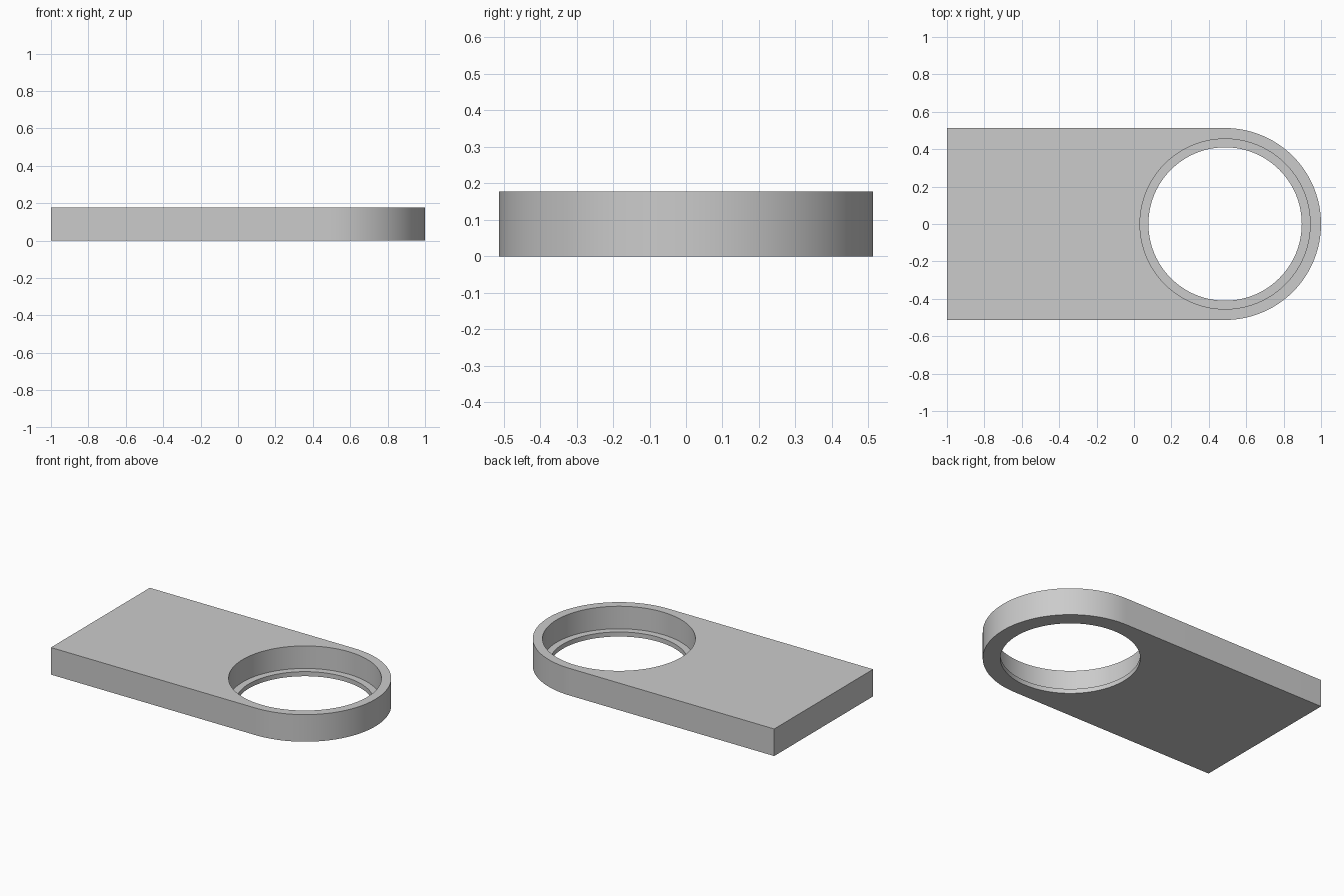
import bpy
import bmesh
from math import cos, sin, pi, radians

if "Cube" in bpy.data.objects:
    bpy.data.objects.remove(bpy.data.objects["Cube"])

HEIGHT, LEDGE_Z = 0.178, 0.03
OUTER_R, BORE_R, HOLE_R = 0.513, 0.455, 0.41
CENTRE_X = 1 - OUTER_R
SEGMENTS = 96


def arc(radius, start, end, count):
    """Points on an arc around the ring centre."""
    angles = [start + (end - start) * i / count for i in range(count + 1)]
    return [(CENTRE_X + radius * cos(a), radius * sin(a)) for a in angles]


def circle(radius):
    return arc(radius, 0, 2 * pi, SEGMENTS)[:-1]


bm = bmesh.new()


def add_loop(points, z):
    verts = [bm.verts.new((x, y, z)) for x, y in points]
    edges = [bm.edges.new((v, verts[i - 1])) for i, v in enumerate(verts)]
    return verts, edges


def add_strip(a, b):
    """Quads joining two loops with the same number of points."""
    for i in range(len(a[0])):
        bm.faces.new((a[0][i - 1], a[0][i], b[0][i], b[0][i - 1]))


# Outline: square at one end, half round at the other
outline = [(-1, OUTER_R), (-1, -OUTER_R)] + arc(OUTER_R, -pi / 2, pi / 2, SEGMENTS // 2)
outer_bottom = add_loop(outline, 0)
outer_top = add_loop(outline, HEIGHT)

# Stepped opening: wide bore, narrow ledge, through hole
bore_top = add_loop(circle(BORE_R), HEIGHT)
bore_ledge = add_loop(circle(BORE_R), LEDGE_Z)
hole_ledge = add_loop(circle(HOLE_R), LEDGE_Z)
hole_bottom = add_loop(circle(HOLE_R), 0)

# Side walls, bore wall, ledge and hole wall
add_strip(outer_bottom, outer_top)
add_strip(bore_top, bore_ledge)
add_strip(bore_ledge, hole_ledge)
add_strip(hole_ledge, hole_bottom)

# Flat top and underside around the opening
for rim, opening in ((outer_top, bore_top), (outer_bottom, hole_bottom)):
    bmesh.ops.triangle_fill(bm, edges=rim[1] + opening[1], use_beauty=True)
bmesh.ops.recalc_face_normals(bm, faces=bm.faces)

mesh = bpy.data.meshes.new("ring_plate")
bm.to_mesh(mesh)
bm.free()
plate = bpy.data.objects.new("ring_plate", mesh)
bpy.context.collection.objects.link(plate)

# Plain grey finish
grey = bpy.data.materials.new("plain_grey")
grey.use_nodes = True
colour = (0.6, 0.6, 0.6, 1)
grey.diffuse_color = colour
grey.node_tree.nodes["Principled BSDF"].inputs["Base Color"].default_value = colour
mesh.materials.append(grey)

# Smooth curved walls with crisp rims
bpy.ops.object.select_all(action="DESELECT")
plate.select_set(True)
bpy.context.view_layer.objects.active = plate
bpy.ops.object.shade_smooth_by_angle(angle=radians(30))
